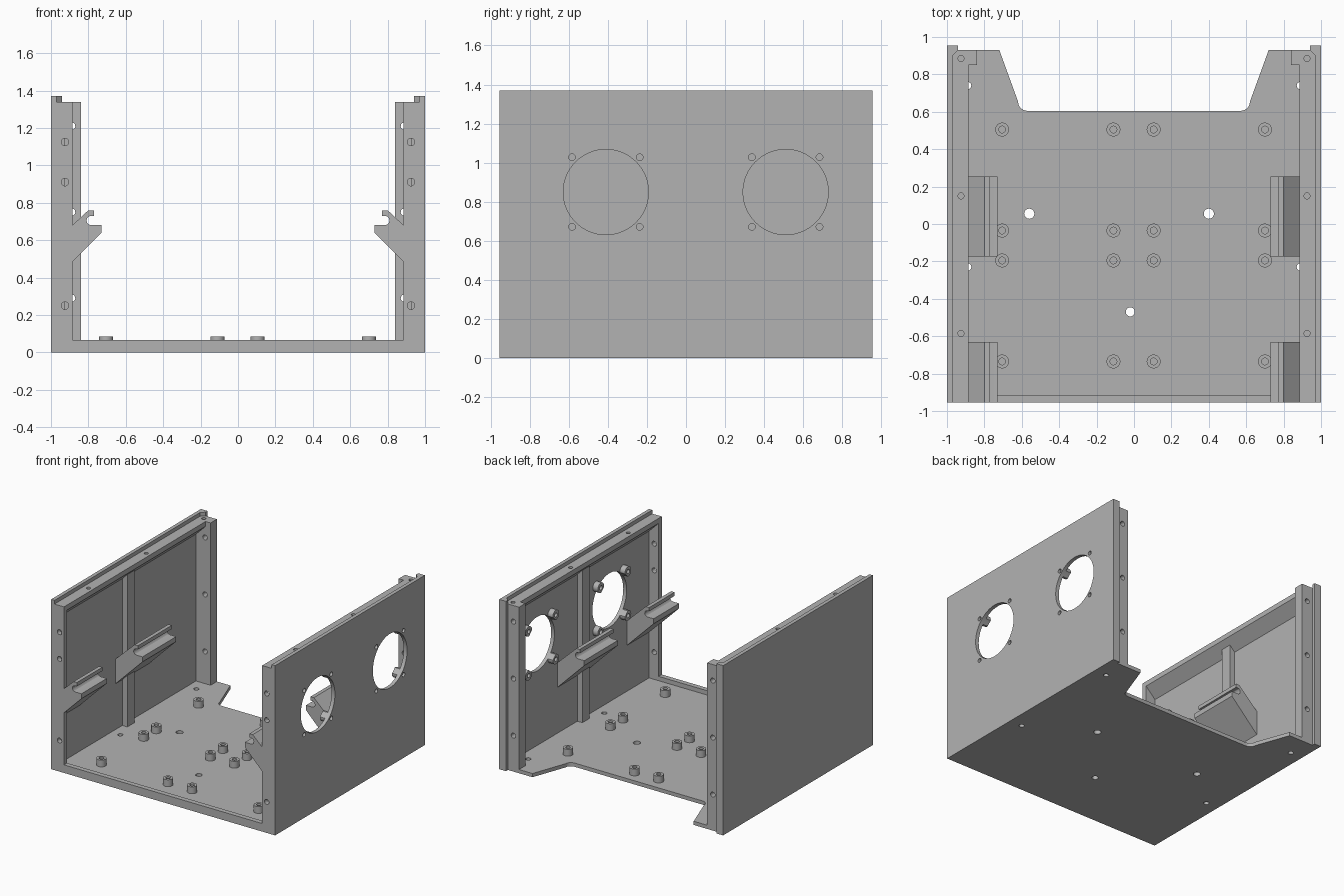
import bpy, bmesh, math
from mathutils import Matrix, Vector

if "Cube" in bpy.data.objects:
    bpy.data.objects.remove(bpy.data.objects["Cube"])

grey = bpy.data.materials.new("plain grey")
grey.use_nodes = True
COLOR = (0.45, 0.45, 0.45, 1)
grey.diffuse_color = COLOR
grey.node_tree.nodes["Principled BSDF"].inputs["Base Color"].default_value = COLOR

FLOOR, RAIL_TOP, TOP = 0.03, 1.34, 1.37
FRONT, BACK, POST_BACK = -0.955, 0.955, 0.93


def finish(name, bm):
    bmesh.ops.recalc_face_normals(bm, faces=bm.faces)
    mesh = bpy.data.meshes.new(name)
    bm.to_mesh(mesh)
    bm.free()
    mesh.materials.append(grey)
    obj = bpy.data.objects.new(name, mesh)
    bpy.context.collection.objects.link(obj)
    return obj


def prism(name, points, axis, start, end):
    """Extrude a closed profile along y or z."""
    bm = bmesh.new()
    place = (lambda u, v: (u, start, v)) if axis == "y" else (lambda u, v: (u, v, start))
    face = bm.faces.new([bm.verts.new(place(u, v)) for u, v in points])
    out = bmesh.ops.extrude_face_region(bm, geom=[face])
    step = Vector((0, end - start, 0)) if axis == "y" else Vector((0, 0, end - start))
    bmesh.ops.translate(bm, vec=step, verts=[g for g in out["geom"] if isinstance(g, bmesh.types.BMVert)])
    return finish(name, bm)


def box(name, x0, x1, y0, y1, z0, z1):
    return prism(name, [(x0, y0), (x1, y0), (x1, y1), (x0, y1)], "z", z0, z1)


def cylinders(name, items, axis, length, sides=32):
    """One mesh of separate cylinders; items are (centre, radius)."""
    turn = {"x": Matrix.Rotation(math.pi / 2, 4, "Y"),
            "y": Matrix.Rotation(math.pi / 2, 4, "X"), "z": Matrix()}[axis]
    bm = bmesh.new()
    for centre, r in items:
        bmesh.ops.create_cone(bm, cap_ends=True, segments=sides, radius1=r, radius2=r,
                              depth=length, matrix=Matrix.Translation(centre) @ turn)
    return finish(name, bm)


def cut(obj, items, axis, length, sides=32):
    cutter = cylinders("cutter", items, axis, length, sides)
    cutter.hide_render = True
    mod = obj.modifiers.new("holes", "BOOLEAN")
    mod.operation, mod.solver, mod.object = "DIFFERENCE", "EXACT", cutter
    bpy.context.view_layer.objects.active = obj
    bpy.ops.object.modifier_apply(modifier=mod.name)
    bpy.data.objects.remove(cutter)


# Floor plate with a rounded notch at the back
corner = [(0.77 - 0.05 * math.cos(a), 0.655 - 0.05 * math.sin(a))
          for a in [i * math.pi / 12 for i in range(7)]]
corner = [(x - 0.1 + 2 * (0.72 - x) + 0.0, y) for x, y in corner]
half = [(0.97, FRONT), (0.97, POST_BACK), (0.72, POST_BACK)] + corner
floor = prism("floor", half + [(-x, y) for x, y in reversed(half)], "z", 0, FLOOR)
holes = [(-0.56, 0.055, 0.027), (0.4, 0.055, 0.027), (-0.02, -0.47, 0.024)]
holes += [(s * 0.89, y, 0.02) for s in (-1, 1) for y in (0.74, -0.23)]
cut(floor, [((x, y, 0), r) for x, y, r in holes], "z", 0.2)
box("front_lip", -0.885, 0.885, FRONT, -0.915, FLOOR, 0.065)

# Floor standoffs with blind screw holes
spots = [(x, y) for x in (-0.705, -0.11, 0.105, 0.7) for y in (0.505, -0.035, -0.195, -0.735)]
standoffs = cylinders("standoffs", [((x, y, 0.055), 0.037) for x, y in spots], "z", 0.06)
cut(standoffs, [((x, y, 0.08), 0.018) for x, y in spots], "z", 0.08)

# Hooked bracket profile
hook = [(0.98, 0.39), (0.885, 0.485), (0.73, 0.64), (0.73, 0.68), (0.785, 0.68)]
hook += [(0.785 + 0.025 * math.cos(a), 0.705 + 0.025 * math.sin(a))
         for a in [-math.pi / 2 + i * math.pi / 6 for i in range(1, 6)]]
hook += [(0.785, 0.73), (0.77, 0.73), (0.77, 0.76), (0.8, 0.76), (0.885, 0.68), (0.98, 0.59)]

fans = [(y, 0.85) for y in (-0.41, 0.51)]
screws = [(y + 0.173 * a, z + 0.178 * b) for y, z in fans for a in (-1, 1) for b in (-1, 1)]
fan_cuts = [((0.95, y, z), 0.218) for y, z in fans]
screw_cuts = [((0.95, y, z), 0.017) for y, z in screws]

for side, s in (("left", 1), ("right", -1)):
    def flip(points):
        return [(s * x, v) for x, v in points]

    # Side panel with a thicker rear edge
    wall = prism(side + "_wall", flip([(1, FRONT), (0.97, FRONT), (0.97, 0.9), (0.94, POST_BACK),
                                       (0.94, BACK), (1, BACK)]), "z", 0, TOP)
    # Fan openings and screw bosses on one side only
    if s > 0:
        bosses = cylinders("fan_screw_bosses", [((0.95, y, z), 0.04) for y, z in screws], "x", 0.05)
        for part in (wall, bosses):
            cut(part, fan_cuts, "x", 0.3, 64)
            cut(part, screw_cuts, "x", 0.3)

    # Top rail with a sloped underside
    rail = prism(side + "_top_rail", flip([(0.97, RAIL_TOP), (0.885, RAIL_TOP), (0.885, 1.3),
                                           (0.97, 1.215)]), "y", -0.915, 0.85)
    cut(rail, [((s * 0.925, y, RAIL_TOP), 0.016) for y in (0.15, -0.585)], "z", 0.1)

    # Front flange and rear post with screw holes
    flange = box(side + "_front_flange", s * 0.97, s * 0.885, FRONT, -0.915, FLOOR, RAIL_TOP)
    cut(flange, [((s * 0.925, FRONT, z), 0.02) for z in (0.25, 0.91, 1.125)], "y", 0.2)
    post = box(side + "_rear_post", s * 0.97, s * 0.84, 0.85, POST_BACK, FLOOR, RAIL_TOP)
    cut(post, [((s * 0.89, 0.89, z), 0.02) for z in (0.29, 0.75, 1.21)], "y", 0.3)
    cut(post, [((s * 0.925, 0.885, RAIL_TOP), 0.016)], "z", 0.1)

    # Stiffening rib and hooked brackets
    box(side + "_wall_rib", s * 0.975, s * 0.925, -0.09, 0.0, FLOOR, 1.28)
    prism(side + "_front_bracket", flip(hook), "y", FRONT, -0.63)
    prism(side + "_middle_bracket", flip(hook), "y", -0.175, 0.255)

# Smooth the round parts while keeping edges sharp
bpy.ops.object.select_all(action="DESELECT")
for obj in bpy.context.collection.objects:
    if obj.type == "MESH":
        obj.select_set(True)
        bpy.context.view_layer.objects.active = obj
bpy.ops.object.shade_smooth_by_angle(angle=math.radians(30))
